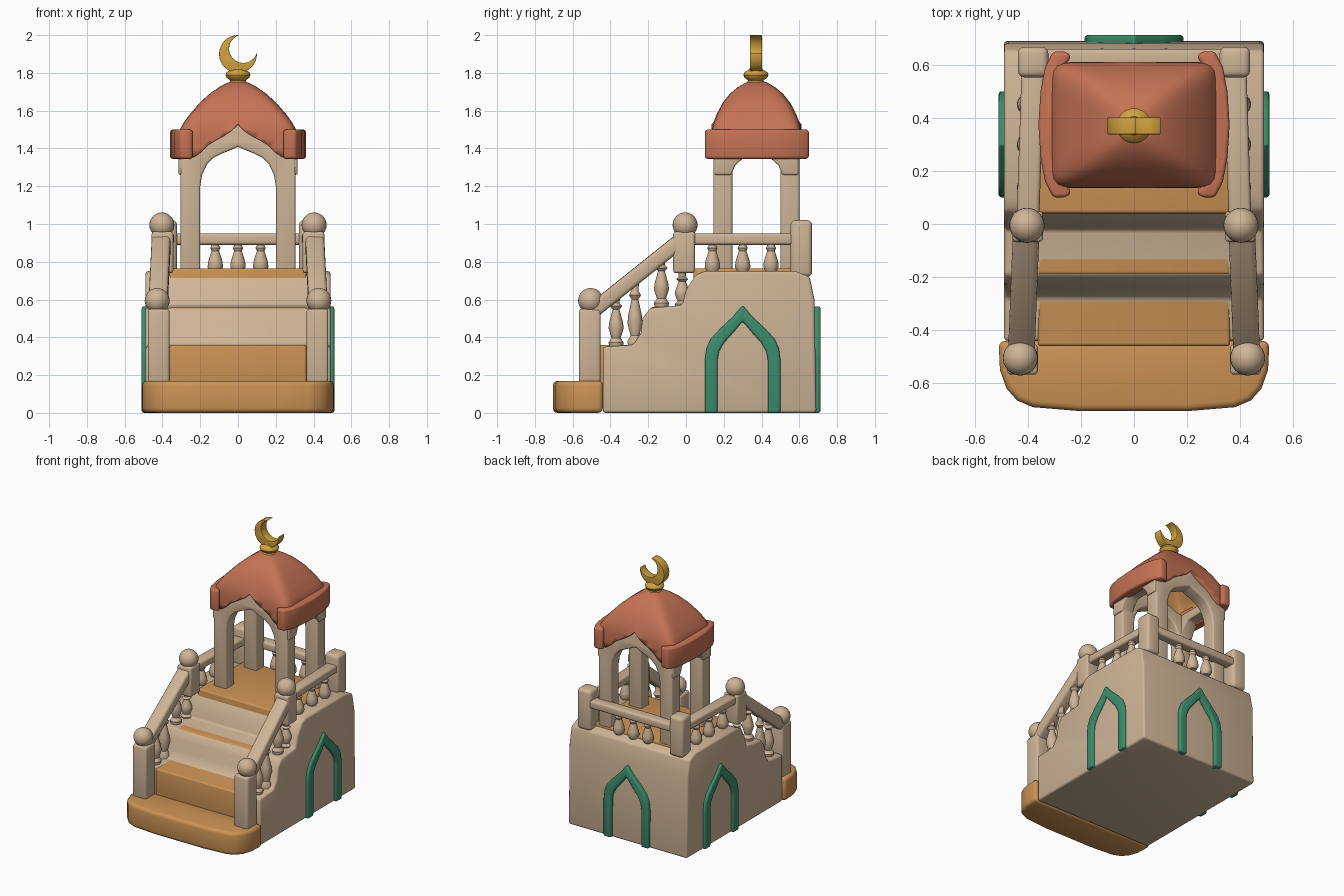
import bpy, bmesh, math
from mathutils import Vector, Matrix

cube = bpy.data.objects.get("Cube")
if cube:
    bpy.data.objects.remove(cube, do_unlink=True)


def material(name, rgb):
    m = bpy.data.materials.new(name)
    m.use_nodes = True
    m.diffuse_color = (*rgb, 1)
    m.node_tree.nodes["Principled BSDF"].inputs["Base Color"].default_value = (*rgb, 1)
    return m


STONE = material("cream stone", (0.62, 0.46, 0.31))
WOOD = material("warm wood", (0.6, 0.29, 0.09))
CLAY = material("terracotta", (0.56, 0.17, 0.09))
GREEN = material("green trim", (0.045, 0.27, 0.15))
GOLD = material("gold", (0.65, 0.36, 0.05))


def finish(name, bm, mat, bevel=0.0, segments=3):
    bmesh.ops.recalc_face_normals(bm, faces=bm.faces)
    if bevel:
        edges = [e for e in bm.edges if e.is_manifold and e.calc_face_angle(0) > 0.6]
        bmesh.ops.bevel(bm, geom=edges, offset=bevel, segments=segments,
                        profile=0.5, affect='EDGES', clamp_overlap=True)
    me = bpy.data.meshes.new(name)
    bm.to_mesh(me)
    bm.free()
    me.materials.append(mat)
    ob = bpy.data.objects.new(name, me)
    bpy.context.collection.objects.link(ob)
    bpy.ops.object.select_all(action='DESELECT')
    ob.select_set(True)
    bpy.context.view_layer.objects.active = ob
    bpy.ops.object.shade_smooth_by_angle(angle=math.radians(40))
    return ob


def prism(name, pts, axis, a, b, mat, bevel=0.0):
    """Extrude a 2D outline along an axis from a to b."""
    def place(p, q, d):
        return {'x': (d, p, q), 'y': (p, d, q), 'z': (p, q, d)}[axis]
    bm = bmesh.new()
    face = bm.faces.new([bm.verts.new(place(p, q, a)) for p, q in pts])
    out = bmesh.ops.extrude_face_region(bm, geom=[face])
    verts = [v for v in out['geom'] if isinstance(v, bmesh.types.BMVert)]
    bmesh.ops.translate(bm, verts=verts, vec=place(0, 0, b - a))
    return finish(name, bm, mat, bevel)


def loft(name, rings, mat, cap_bottom=True):
    """Skin a stack of closed rings."""
    bm = bmesh.new()
    loops = [[bm.verts.new(p) for p in ring] for ring in rings]
    n = len(loops[0])
    for lo, hi in zip(loops, loops[1:]):
        for i in range(n):
            j = (i + 1) % n
            bm.faces.new((lo[i], lo[j], hi[j], hi[i]))
    bm.faces.new(loops[-1])
    if cap_bottom:
        bm.faces.new(loops[0][::-1])
    bmesh.ops.remove_doubles(bm, verts=bm.verts, dist=0.0005)
    return finish(name, bm, mat)


def lathe(name, profile, loc, height, mat, sides=20):
    x, y, z = loc
    turn = [2 * math.pi * i / sides for i in range(sides)]
    return loft(name, [[(x + r * math.cos(t), y + r * math.sin(t), z + h * height)
                        for t in turn] for r, h in profile], mat)


def ball(name, loc, r, mat):
    bm = bmesh.new()
    bmesh.ops.create_uvsphere(bm, u_segments=24, v_segments=14, radius=r,
                              matrix=Matrix.Translation(loc))
    return finish(name, bm, mat)


def bar(name, p, q, w, h, mat, bevel=0.015):
    """Rounded box running from p to q."""
    p, q = Vector(p), Vector(q)
    up = (q - p).normalized()
    rot = up.to_track_quat('Y', 'Z') if abs(up.z) < 0.95 else Matrix.Rotation(math.pi / 2, 3, 'X').to_quaternion()
    m = Matrix.Translation((p + q) / 2) @ rot.to_matrix().to_4x4() @ Matrix.Diagonal((w, (q - p).length, h, 1))
    bm = bmesh.new()
    bmesh.ops.create_cube(bm, size=1, matrix=m)
    return finish(name, bm, mat, bevel)


def mirrored(half):
    """Close a right-hand outline (starting on the axis) with its mirror."""
    return half + [(-x, z) for x, z in reversed(half) if x > 0]


# Stone body, entry slab and stairs
prism("body", [(-.44, 0), (-.44, .35), (-.28, .36), (-.24, .42), (-.23, .5), (-.19, .555),
               (-.02, .57), (0, .65), (.05, .73), (.1, .75), (.58, .75), (.655, .72),
               (.68, .6), (.69, 0)], 'x', -.49, .49, STONE, .015)
prism("entry_slab", [(.51, -.44), (.505, -.55), (.48, -.62), (.44, -.665), (.38, -.69),
                     (.2, -.705), (-.2, -.705), (-.38, -.69), (-.44, -.665),
                     (-.48, -.62), (-.505, -.55), (-.51, -.44)], 'z', 0, .17, WOOD, .025)
prism("stairs", [(-.46, .1), (-.46, .36), (-.19, .36), (-.19, .56), (.04, .56), (.04, .765),
                 (.6, .765), (.6, .1)], 'x', -.362, .362, WOOD, .012)

# Railings
SPINDLE = [(.026, 0), (.041, .16), (.038, .35), (.02, .7), (.027, .8), (.02, .88), (.02, 1)]
TALL = [(.036, 0), (.04, .08), (.024, .16), (.04, .34), (.036, .45), (.018, .68),
        (.032, .74), (.018, .8), (.024, 1)]
for side, s in (("left", 1), ("right", -1)):
    bar(side + "_lower_post", (s * .42, -.51, .16), (s * .42, -.51, .55), .115, .115, STONE)
    ball(side + "_lower_ball", (s * .428, -.505, .595), .066, STONE)
    bar(side + "_middle_post", (s * .4, -.01, .74), (s * .4, -.01, .96), .115, .115, STONE)
    lathe(side + "_middle_foot", TALL, (s * .41, -.02, .56), .2, STONE)
    ball(side + "_middle_ball", (s * .403, -.005, .995), .066, STONE)
    bar(side + "_back_post", (s * .38, .61, .72), (s * .38, .61, 1.02), .115, .115, STONE, .025)
    bar(side + "_stair_rail", (s * .425, -.5, .535), (s * .405, 0, .935), .1, .08, STONE, .02)
    bar(side + "_side_rail", (s * .4, 0, .92), (s * .38, .61, .92), .085, .06, STONE)
    for y, z, h in ((-.37, .35, .29), (-.27, .35, .37), (-.13, .56, .28)):
        lathe(side + "_stair_baluster", TALL, (s * .42, y, z), h, STONE)
    for y in (.14, .3, .45):
        lathe(side + "_baluster", SPINDLE, (s * .4, y, .745), .16, STONE)
bar("back_rail", (-.38, .62, .92), (.38, .62, .92), .08, .06, STONE)
for x in (-.12, 0, .12):
    lathe("back_baluster", SPINDLE, (x, .62, .745), .16, STONE)

# Pavilion arches with their pillars
EDGE = [(0, 1.53), (.04, 1.49), (.08, 1.463), (.15, 1.425), (.2, 1.375), (.24, 1.35)]
opening = [(.2, .75), (.2, 1.2), (.19, 1.26), (.165, 1.315), (.13, 1.35), (.08, 1.375), (.03, 1.395), (0, 1.41)]
outer = [(0, 1.535), (.04, 1.5), (.08, 1.475), (.15, 1.44), (.24, 1.42), (.305, 1.4), (.305, .75)]
outline = outer + opening + [(-x, z) for x, z in opening[-2::-1]] + [(-x, z) for x, z in outer[:0:-1]]
for name, y in (("front_arch", .145), ("back_arch", .5)):
    prism(name, outline, 'y', y, y + .1, STONE, .012)
for s in (1, -1):
    prism("side_lintel", [(.15, 1.26), (.24, 1.26), (.26, 1.31), (.31, 1.355), (.44, 1.355),
                          (.49, 1.31), (.51, 1.26), (.595, 1.26), (.595, 1.42), (.15, 1.42)],
          'x', s * .215, s * .315, STONE, .01)


# Domed roof whose front and back edges rise in a pointed curve
def edge_height(x):
    x = abs(x)
    for (x0, z0), (x1, z1) in zip(EDGE, EDGE[1:]):
        if x <= x1:
            return z0 + (z1 - z0) * (x - x0) / (x1 - x0)
    return EDGE[-1][1]


N = 16
ramp = [-1 + 2 * i / N for i in range(N)]
square = ([(t, -1) for t in ramp] + [(1, t) for t in ramp]
          + [(-t, 1) for t in ramp] + [(-1, -t) for t in ramp])
rings = []
for z, hx, hy, n in ((1.35, .312, .238, 12), (1.4, .312, .238, 12), (1.45, .312, .238, 12),
                     (1.5, .308, .236, 11), (1.54, .285, .226, 9), (1.58, .256, .211, 8),
                     (1.64, .204, .18, 6), (1.69, .15, .14, 5), (1.725, .1, .098, 4),
                     (1.75, .05, .055, 3), (1.76, .01, .012, 2)):
    ring = []
    for u, v in square:
        k = (abs(u) ** n + abs(v) ** n) ** (-1 / n)
        x = u * k * hx
        ring.append((x, .373 + v * k * hy, max(z, edge_height(x))))
    rings.append(ring)
roof = loft("roof_dome", rings, CLAY, cap_bottom=False)
roof.data.materials.append(WOOD)
shell = roof.modifiers.new("shell", 'SOLIDIFY')
shell.thickness = .025
shell.offset = -1
shell.material_offset = 1

# Bowed eaves on both sides
EAVE = [(.235, .12), (.255, .1), (.305, .1), (.335, .16), (.352, .25), (.36, .375)]
eave = EAVE + [(x, .75 - y) for x, y in EAVE[-2::-1]] + [(.275, .58), (.29, .375), (.275, .17)]
for s in (1, -1):
    prism("eave", [(s * x, y) for x, y in eave], 'z', 1.345, 1.5, CLAY, .02)

# Finial: turned base and crescent
lathe("finial_base", [(.05, 0), (.05, .2), (.04, .32), (.06, .45), (.066, .58), (.06, .72),
                      (.035, .85), (.03, 1)], (0, .37, 1.725), .11, GOLD, 24)
arc = [math.radians(86 + 278 * i / 28) for i in range(29)]
back = [math.radians(-17 - 236 * i / 24) for i in range(1, 24)]
crescent = ([(.1 * math.cos(t), 1.9 + .1 * math.sin(t)) for t in arc]
            + [(.028 + .075 * math.cos(t), 1.928 + .075 * math.sin(t)) for t in back])
prism("crescent", crescent, 'y', .338, .402, GOLD, .008)

# Green pointed trims on the sides and back
TRIM = [(0, .57), (.05, .51), (.12, .445), (.17, .39), (.192, .34), (.2, .28), (.2, 0),
        (.133, 0), (.133, .28), (.125, .325), (.1, .37), (.05, .425), (0, .485)]
trim = TRIM[:-1] + [TRIM[-1]] + [(-x, z) for x, z in TRIM[-2:0:-1]]
for name, s in (("left_trim", 1), ("right_trim", -1)):
    prism(name, [(.3 + p, z) for p, z in trim], 'x', s * .47, s * .51, GREEN, .012)
prism("back_trim", [(p * .93, z) for p, z in trim], 'y', .65, .712, GREEN, .012)
